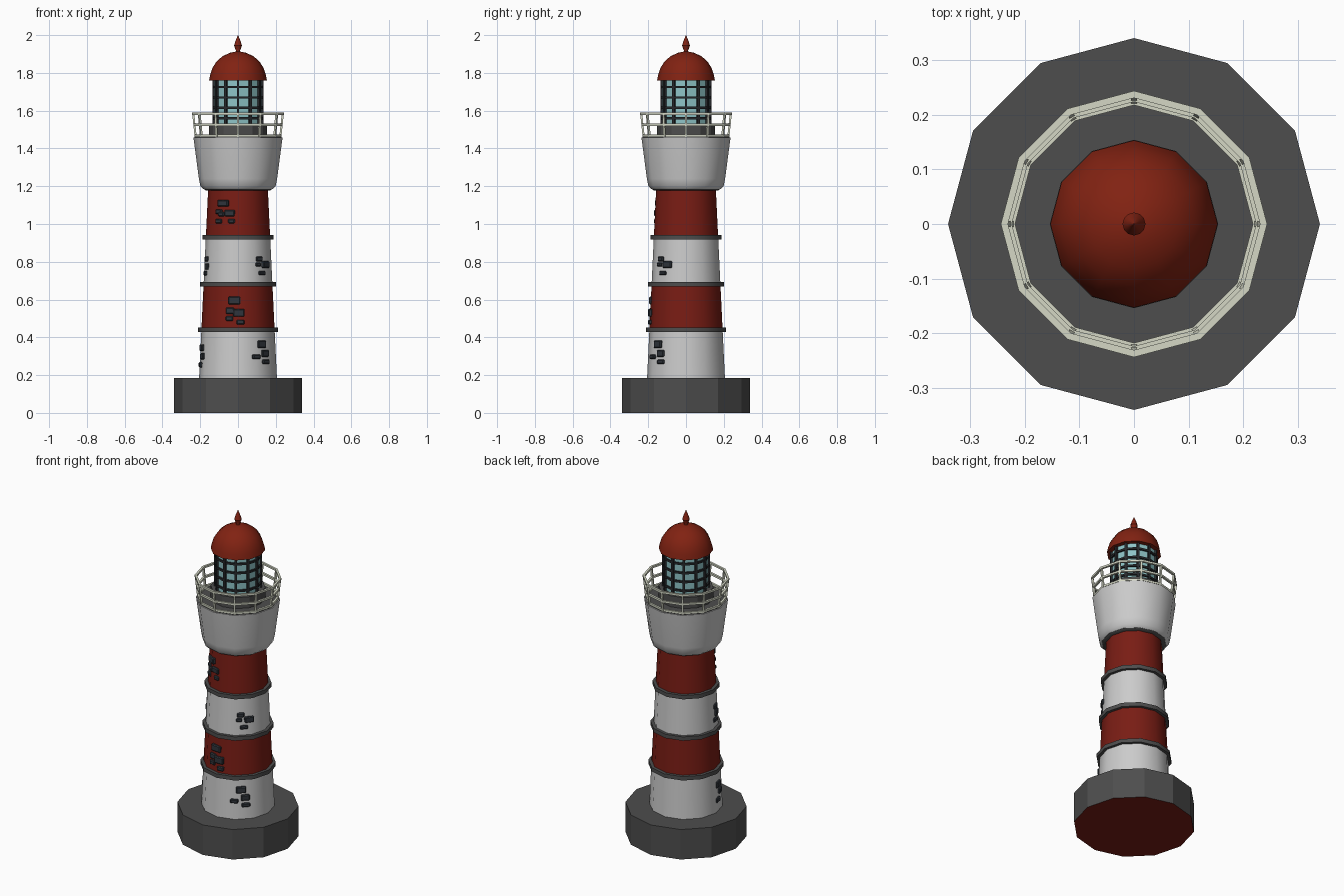
import bpy, bmesh
from math import sin, cos, pi, radians
from mathutils import Matrix, Vector

if "Cube" in bpy.data.objects:
    bpy.data.objects.remove(bpy.data.objects["Cube"])

SIDES = 12


def material(name, rgb):
    m = bpy.data.materials.new(name)
    m.diffuse_color = (*rgb, 1)
    m.use_nodes = True
    m.node_tree.nodes["Principled BSDF"].inputs["Base Color"].default_value = m.diffuse_color
    return m


RED = material("red", (0.19, 0.012, 0.007))
DOME_RED = material("dome_red", (0.22, 0.016, 0.006))
WHITE = material("white", (0.62, 0.62, 0.62))
DARK = material("dark_grey", (0.075, 0.075, 0.075))
IRON = material("iron", (0.02, 0.022, 0.025))
BRICK = material("brick", (0.03, 0.036, 0.045))
GLASS = material("glass", (0.27, 0.55, 0.57))
CREAM = material("cream", (0.66, 0.68, 0.56))


def finish(name, bm, mat, smooth=False):
    bmesh.ops.recalc_face_normals(bm, faces=bm.faces)
    me = bpy.data.meshes.new(name)
    bm.to_mesh(me)
    bm.free()
    ob = bpy.data.objects.new(name, me)
    bpy.context.collection.objects.link(ob)
    me.materials.append(mat)
    if smooth:
        bpy.ops.object.select_all(action='DESELECT')
        ob.select_set(True)
        bpy.context.view_layer.objects.active = ob
        bpy.ops.object.shade_smooth_by_angle(angle=radians(35))
    return ob


def lathe_into(bm, profile, loop=False, n=SIDES):
    """Revolve (radius, z) points; loop joins last to first, otherwise ends are capped."""
    rings = [[bm.verts.new((r * cos(2 * pi * i / n), r * sin(2 * pi * i / n), z))
              for i in range(n)] for r, z in profile]
    pairs = list(zip(rings, rings[1:])) + ([(rings[-1], rings[0])] if loop else [])
    for a, b in pairs:
        for i in range(n):
            j = (i + 1) % n
            bm.faces.new((a[i], a[j], b[j], b[i]))
    if not loop:
        bm.faces.new(rings[0][::-1])
        bm.faces.new(rings[-1])


def lathe(name, profile, mat, smooth=False):
    bm = bmesh.new()
    lathe_into(bm, profile)
    return finish(name, bm, mat, smooth)


def hoop(bm, r, z, w, h):
    lathe_into(bm, [(r - w / 2, z - h / 2), (r + w / 2, z - h / 2),
                    (r + w / 2, z + h / 2), (r - w / 2, z + h / 2)], loop=True)


def bars(bm, r0, z0, r1, z1, w):
    """Square bars at every corner of the twelve-sided plan."""
    for i in range(SIDES):
        a = 2 * pi * i / SIDES
        p, q = Vector((r0, 0, z0)), Vector((r1, 0, z1))
        d = q - p
        m = (Matrix.Rotation(a, 4, 'Z') @ Matrix.Translation((p + q) / 2)
             @ Matrix.Rotation(-Vector((d.x, d.z)).angle_signed(Vector((0, 1))), 4, 'Y')
             @ Matrix.Diagonal((w, w, d.length, 1)))
        bmesh.ops.create_cube(bm, size=1, matrix=m)


# Plinth with red underside
base = lathe("base", [(0.34, 0), (0.34, 0.185)], DARK)
base.data.materials.append(RED)
for p in base.data.polygons:
    if p.normal.z < -0.9:
        p.material_index = 1


# Striped tapering tower
def tower_r(z):
    return 0.206 - (z - 0.185) * 0.048


levels = [0.185, 0.44, 0.68, 0.93, 1.185]
for i, (z0, z1) in enumerate(zip(levels, levels[1:])):
    lathe(f"tower_band_{i + 1}", [(tower_r(z0), z0), (tower_r(z1), z1)],
          RED if i % 2 else WHITE, True)
for i, z in enumerate(levels[1:4]):
    r = tower_r(z) + 0.018
    lathe(f"trim_ring_{i + 1}", [(r, z - 0.012), (r, z + 0.012)], DARK, True)

# Gallery bowl, collar and floor
lathe("gallery_collar", [(0.168, 1.177), (0.182, 1.185), (0.197, 1.205)], DARK, True)
lathe("gallery", [(0.182, 1.184), (0.199, 1.20), (0.207, 1.24), (0.236, 1.458)], WHITE, True)
lathe("gallery_floor", [(0.23, 1.45), (0.23, 1.462)], DARK)

# Railing leaning outwards
bm = bmesh.new()
for r, z in [(0.224, 1.469), (0.230, 1.525), (0.237, 1.584)]:
    hoop(bm, r, z, 0.013, 0.012)
bars(bm, 0.224, 1.46, 0.237, 1.585, 0.011)
finish("railing", bm, CREAM)

# Lantern room
lathe("lantern_base", [(0.154, 1.46), (0.154, 1.53)], DARK)
lathe("lantern_glass", [(0.125, 1.53), (0.125, 1.765)], GLASS)
bm = bmesh.new()
for z in (1.56, 1.615, 1.67, 1.725):
    hoop(bm, 0.128, z, 0.014, 0.012)
bars(bm, 0.129, 1.53, 0.129, 1.765, 0.013)
finish("lantern_frame", bm, IRON)

# Dome roof and finial
lathe("dome", [(0.153, 1.76), (0.147, 1.79), (0.136, 1.825), (0.114, 1.86),
               (0.082, 1.888), (0.044, 1.906), (0.012, 1.913)], DOME_RED, True)
lathe("finial", [(0.012, 1.905), (0.011, 1.918), (0.021, 1.945), (0.013, 1.97),
                 (0.001, 2.0)], DOME_RED, True)

# Exposed bricks: (angle in degrees, z, width, height)
groups = {
    "bricks_band_1": [(-50, .363, .058, .04), (-61, .297, .045, .024), (-43, .315, .05, .036),
                      (-42, .27, .048, .024), (192, .345, .055, .036), (199, .30, .045, .034),
                      (188, .255, .045, .028)],
    "bricks_band_2": [(-96, .595, .065, .04), (-103, .54, .045, .034), (-89, .53, .06, .042),
                      (-86, .48, .042, .026), (-104, .5, .04, .026)],
    "bricks_band_3": [(-50, .815, .042, .026), (-53, .785, .034, .022), (-34, .785, .055, .036),
                      (-44, .74, .046, .022), (197, .815, .042, .028), (201, .775, .05, .034),
                      (192, .74, .042, .024)],
    "bricks_band_4": [(-119, 1.11, .062, .036), (-128, 1.065, .042, .026), (-106, 1.058, .055, .034),
                      (-122, 1.052, .036, .024), (-102, 1.015, .036, .024), (-128, 1.015, .042, .024)],
}
for name, bricks in groups.items():
    bm = bmesh.new()
    for deg, z, w, h in bricks:
        face = radians(deg // 30 * 30 + 15)
        off = radians(deg) - face
        r = tower_r(z) * cos(radians(15)) / cos(off)
        m = (Matrix.Translation((r * cos(radians(deg)), r * sin(radians(deg)), z))
             @ Matrix.Rotation(radians(deg), 4, 'Z') @ Matrix.Diagonal((0.022, w, h, 1)))
        bmesh.ops.create_cube(bm, size=1, matrix=m)
    bmesh.ops.bevel(bm, geom=bm.edges[:], offset=0.005, segments=1, affect='EDGES')
    finish(name, bm, BRICK)
